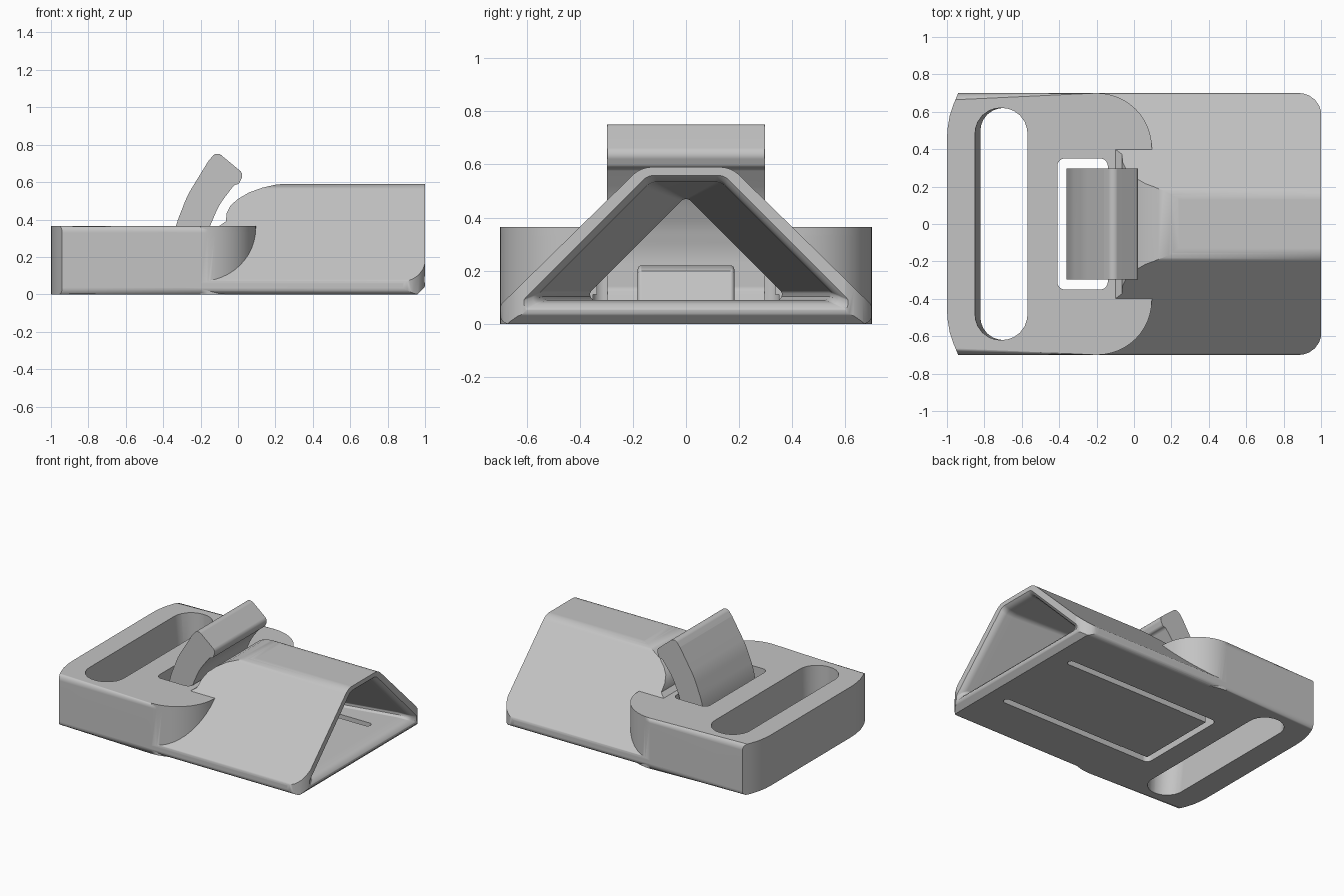
import bpy, bmesh, math
from mathutils import Vector

cube = bpy.data.objects.get("Cube")
if cube:
    bpy.data.objects.remove(cube, do_unlink=True)

grey = bpy.data.materials.new("plain grey")
grey.use_nodes = True
colour = (0.55, 0.55, 0.55, 1)
grey.diffuse_color = colour
grey.node_tree.nodes["Principled BSDF"].inputs["Base Color"].default_value = colour


def rounded(points, steps=6):
    """Round the corners of a polygon given as (u, v, radius)."""
    out = []
    for i, (u, v, r) in enumerate(points):
        p = Vector((u, v))
        if r == 0:
            out.append(p)
            continue
        a = Vector(points[i - 1][:2]) - p
        b = Vector(points[(i + 1) % len(points)][:2]) - p
        half = a.angle(b) / 2
        t = min(r / math.tan(half), 0.48 * a.length, 0.48 * b.length)
        r = t * math.tan(half)
        p1, p2 = p + a.normalized() * t, p + b.normalized() * t
        c = p + (a.normalized() + b.normalized()).normalized() * math.hypot(t, r)
        for k in range(steps + 1):
            d = (p1 - c).lerp(p2 - c, k / steps)
            out.append(c + d.normalized() * r)
    return out


def loft(name, sections, rim=None, width=0.04):
    """Skin closed 3D sections; optionally bevel edges chosen by a rule."""
    bm = bmesh.new()
    rings = [[bm.verts.new(p) for p in s] for s in sections]
    n = len(rings[0])
    for r1, r2 in zip(rings, rings[1:]):
        for i in range(n):
            j = (i + 1) % n
            bm.faces.new((r1[i], r1[j], r2[j], r2[i]))
    bm.faces.new(rings[0])
    bm.faces.new(rings[-1])
    if rim:
        ends = {e for f in bm.faces if len(f.verts) == n for e in f.edges}
        edges = [e for e in ends if rim((e.verts[0].co + e.verts[1].co) / 2)]
        bmesh.ops.bevel(bm, geom=edges, offset=width, segments=4, profile=0.5,
                        affect='EDGES', clamp_overlap=True)
    bmesh.ops.recalc_face_normals(bm, faces=bm.faces)
    mesh = bpy.data.meshes.new(name)
    bm.to_mesh(mesh)
    bm.free()
    mesh.materials.append(grey)
    ob = bpy.data.objects.new(name, mesh)
    bpy.context.collection.objects.link(ob)
    return ob


def along(axis, pts, d):
    """Place a 2D outline at distance d along an axis."""
    place = {"x": lambda p: (d, p[0], p[1]), "y": lambda p: (p[0], d, p[1]),
             "z": lambda p: (p[0], p[1], d)}[axis]
    return [place(p) for p in pts]


def prism(name, axis, pts, a, b, **kw):
    return loft(name, [along(axis, pts, a), along(axis, pts, b)], **kw)


def rect(x1, x2, y1, y2, r):
    return rounded([(x1, y1, r), (x2, y1, r), (x2, y2, r), (x1, y2, r)])


def boolean(ob, tool, operation):
    bpy.context.view_layer.objects.active = ob
    mod = ob.modifiers.new("join", "BOOLEAN")
    mod.object, mod.operation, mod.solver = tool, operation, "EXACT"
    bpy.ops.object.modifier_apply(modifier=mod.name)
    bpy.data.objects.remove(tool, do_unlink=True)


def finish(ob):
    bpy.ops.object.select_all(action='DESELECT')
    ob.select_set(True)
    bpy.context.view_layer.objects.active = ob
    bpy.ops.object.shade_smooth_by_angle(angle=math.radians(35))
    mod = ob.modifiers.new("clean shading", "WEIGHTED_NORMAL")
    mod.keep_sharp = True


# Strap block: bowed end, straight sides, rounded shoulders
half = [(-1, 0.45), (-0.997, 0.51), (-0.985, 0.58), (-0.965, 0.64), (-0.94, 0.7)]
for k in range(13):
    t = math.pi / 2 * (1 - k / 12)
    half.append((-0.2 + 0.295 * math.cos(t), 0.41 + 0.29 * math.sin(t)))
plan = half + [(x, -y) for x, y in reversed(half)]
body = prism("buckle_body", "z", plan, 0, 0.365, rim=lambda m: m.x > -0.9, width=0.045)

# Sleeve: wedge section trimmed by its side outline and rounded plan
wedge = rounded([(-0.7, 0, 0.05), (0.7, 0, 0.05), (0.7, 0.07, 0.03), (0.17, 0.59, 0.1),
                 (-0.17, 0.59, 0.1), (-0.7, 0.07, 0.03)])
sleeve = prism("sleeve", "x", wedge, -0.3, 1.1)
side = rounded([(-0.35, -0.1, 0), (0.9, -0.1, 0), (0.96, 0, 0.02), (1, 0.04, 0.03),
                (1, 0.7, 0), (0.4, 0.7, 0), (0.26, 0.592, 0), (0.2, 0.586, 0),
                (0.13, 0.57, 0), (0.06, 0.545, 0), (0, 0.51, 0), (-0.04, 0.475, 0),
                (-0.06, 0.435, 0), (-0.065, 0.39, 0), (-0.1, 0.365, 0), (-0.1, 0.3, 0),
                (-0.35, 0.3, 0)])
boolean(sleeve, prism("side_trim", "y", side, -0.9, 0.9), "INTERSECT")
boolean(sleeve, prism("plan_trim", "z", rect(-0.6, 1.002, -0.7, 0.7, 0.12), -0.2, 0.9),
        "INTERSECT")
boolean(body, sleeve, "UNION")

# Tapering tunnel with a flared mouth: x, floor, wall offset, roof
tunnel = []
for x, floor, wall, roof in [(-0.15, 0.09, 0.48, 0.47), (0.02, 0.09, 0.48, 0.47),
                             (0.9, 0.09, 0.66, 0.53), (0.96, 0.085, 0.667, 0.535),
                             (0.985, 0.075, 0.68, 0.545), (1.001, 0.055, 0.705, 0.56)]:
    y1, y2 = wall - floor, wall - roof
    tunnel.append(along("x", rounded([(-y1, floor, 0.02), (y1, floor, 0.02),
                                      (y2, roof, 0.06), (-y2, roof, 0.06)]), x))
boolean(body, loft("tunnel", tunnel), "DIFFERENCE")

# Strap slot, lever window and the slits beside the spring tongue
slot = [along("z", rect(x, -0.57, -0.62, 0.62, 0.139), z)
        for x, z in ((-0.82, -0.01), (-0.85, 0.37))]
boolean(body, loft("strap_slot", slot), "DIFFERENCE")
boolean(body, prism("window", "z", rect(-0.41, -0.14, -0.35, 0.35, 0.04), -0.1, 0.5),
        "DIFFERENCE")
for s in (-1, 1):
    y1, y2 = sorted((s * 0.3, s * 0.35))
    boolean(body, prism("slit", "z", rect(-0.25, 0.83, y1, y2, 0.024), -0.1, 0.11),
            "DIFFERENCE")
finish(body)

# Curved release lever with a thumb ridge
lever_side = rounded([(-0.36, 0, 0), (-0.14, 0, 0), (-0.14, 0.09, 0), (-0.175, 0.13, 0.03),
                      (-0.175, 0.27, 0.3), (-0.15, 0.365, 0.3), (-0.1, 0.48, 0.4),
                      (-0.02, 0.585, 0.03), (0.005, 0.59, 0.02), (0.03, 0.645, 0.035),
                      (-0.115, 0.765, 0.035), (-0.16, 0.71, 0.03), (-0.27, 0.53, 0.5),
                      (-0.335, 0.365, 0.5), (-0.36, 0.2, 0.4)])
finish(prism("release_lever", "y", lever_side, -0.297, 0.297,
             rim=lambda m: m.z > 0.1, width=0.02))

# Catch standing on the tongue
catch_side = [(-0.14, 0.08), (0.1, 0.08), (0.06, 0.2), (0.03, 0.22), (-0.14, 0.22)]
finish(prism("catch", "y", catch_side, -0.182, 0.182, rim=lambda m: m.z > 0.1, width=0.015))
